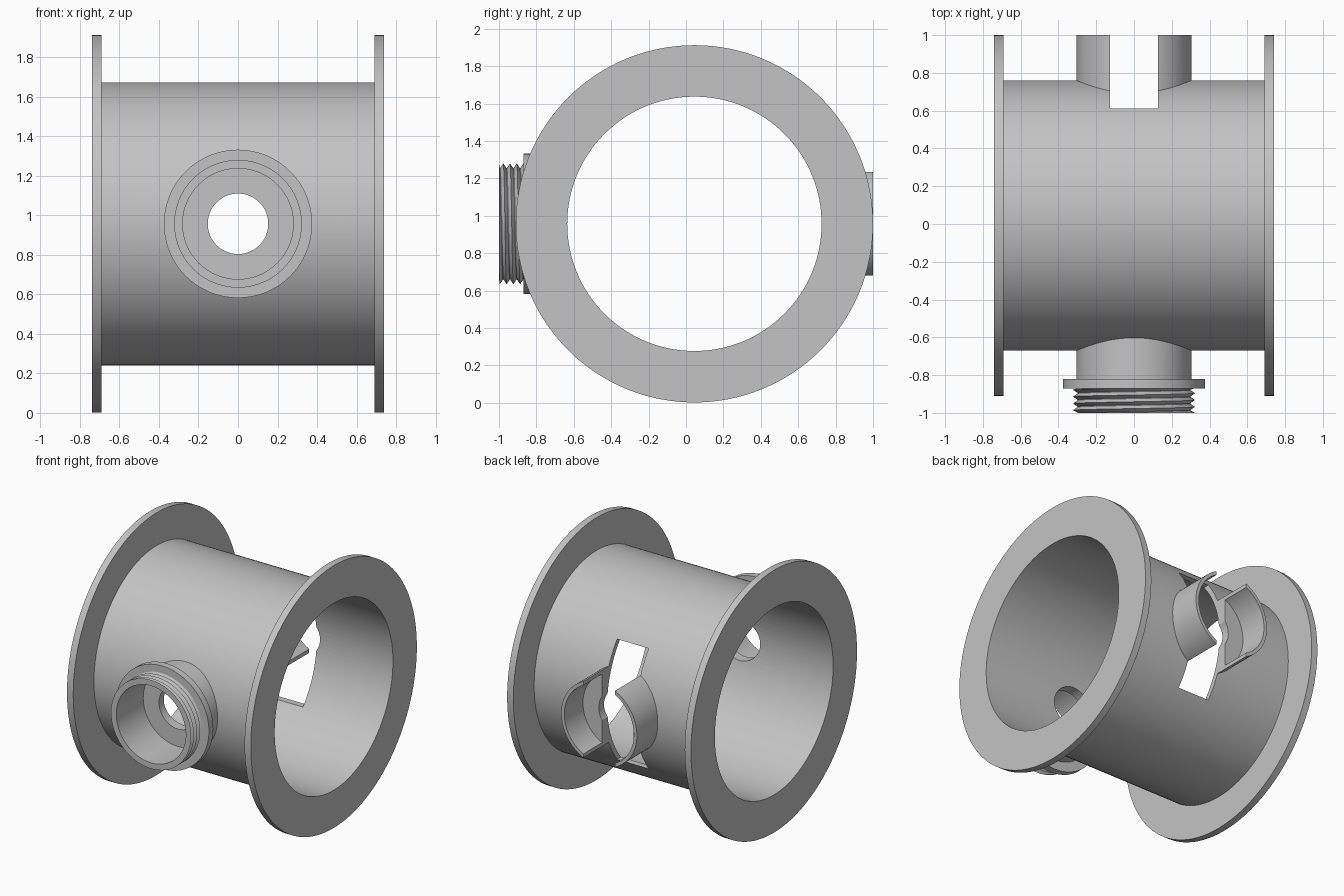
import bpy
import bmesh
from math import cos, sin, pi, radians
from mathutils import Matrix

if "Cube" in bpy.data.objects:
    bpy.data.objects.remove(bpy.data.objects["Cube"], do_unlink=True)

CY, CZ = 0.045, 0.957      # drum axis
TUBE_IN, TUBE_OUT = 0.68, 0.716
FLANGE_R = 0.955
PORT_R, BORE_R, HOLE_R = 0.305, 0.28, 0.153
SLOT_W, SLOT_H = 0.254, 0.876
SEG = 128

grey = bpy.data.materials.new("plain grey")
grey.use_nodes = True
grey.diffuse_color = (0.55, 0.55, 0.55, 1)
grey.node_tree.nodes["Principled BSDF"].inputs["Base Color"].default_value = (0.55, 0.55, 0.55, 1)


def finish_mesh(name, bm):
    bmesh.ops.recalc_face_normals(bm, faces=bm.faces)
    mesh = bpy.data.meshes.new(name)
    bm.to_mesh(mesh)
    bm.free()
    mesh.materials.append(grey)
    obj = bpy.data.objects.new(name, mesh)
    bpy.context.collection.objects.link(obj)
    return obj


def place(axis, along, r, a):
    """Point at radius r and angle a round the drum axis (X) or port axis (Y)."""
    if axis == "X":
        return (along, CY + r * cos(a), CZ + r * sin(a))
    return (r * cos(a), along, CZ + r * sin(a))


def lathe(name, axis, profile):
    """Revolve a closed (along, radius) profile into a ring-shaped solid."""
    bm = bmesh.new()
    rings = [[bm.verts.new(place(axis, p, r, 2 * pi * i / SEG)) for p, r in profile]
             for i in range(SEG)]
    n = len(profile)
    for i in range(SEG):
        a, b = rings[i], rings[(i + 1) % SEG]
        for j in range(n):
            k = (j + 1) % n
            bm.faces.new((a[j], a[k], b[k], b[j]))
    return finish_mesh(name, bm)


def rod(name, axis, start, end, r):
    """Solid cylinder used as a cutter."""
    bm = bmesh.new()
    ends = [[bm.verts.new(place(axis, p, r, 2 * pi * i / SEG)) for i in range(SEG)]
            for p in (start, end)]
    for e in ends:
        bm.faces.new(e)
    for i in range(SEG):
        k = (i + 1) % SEG
        bm.faces.new((ends[0][i], ends[0][k], ends[1][k], ends[1][i]))
    return finish_mesh(name, bm)


def cut(obj, *cutters):
    bpy.context.view_layer.objects.active = obj
    for c in cutters:
        mod = obj.modifiers.new("cut", "BOOLEAN")
        mod.operation = "DIFFERENCE"
        mod.solver = "EXACT"
        mod.object = c
        bpy.ops.object.modifier_apply(modifier=mod.name)


# Drum: open tube with a flat flange at each end
drum = lathe("flanged_drum", "X", [
    (-0.74, TUBE_IN), (-0.74, FLANGE_R), (-0.69, FLANGE_R), (-0.69, TUBE_OUT),
    (0.69, TUBE_OUT), (0.69, FLANGE_R), (0.74, FLANGE_R), (0.74, TUBE_IN)])

# Front spout: neck, collar and thread core, with a stepped bore
spout = lathe("front_spout", "Y", [
    (-0.4, HOLE_R), (-0.4, PORT_R), (-0.82, PORT_R), (-0.82, 0.375),
    (-0.87, 0.375), (-0.87, 0.298), (-1, 0.298), (-1, BORE_R),
    (-0.69, BORE_R), (-0.69, HOLE_R)])

# Rear socket: split ring with a shallow floor
socket = lathe("rear_split_socket", "Y", [
    (0.5, HOLE_R), (0.5, PORT_R), (1, PORT_R), (1, BORE_R),
    (0.785, BORE_R), (0.785, HOLE_R)])

# Cutters: drum interior, port hole and rear slot
core = rod("core_cutter", "X", -0.8, 0.8, TUBE_OUT - 0.008)
hole = rod("hole_cutter", "Y", -1.2, 1.2, HOLE_R)
bm = bmesh.new()
bmesh.ops.create_cube(bm, size=1, matrix=Matrix.Translation((0, 0.75, CZ))
                      @ Matrix.Diagonal((SLOT_W, 0.9, SLOT_H, 1)))
slot = finish_mesh("slot_cutter", bm)

cut(drum, hole, slot)
cut(spout, core)
cut(socket, core, slot)
for c in (core, hole, slot):
    bpy.data.objects.remove(c, do_unlink=True)

# Screw thread: helical ridge clipped to the spout's end section
PITCH, TURNS = 0.036, 5
bm = bmesh.new()
prev = None
for i in range(TURNS * SEG + 1):
    a = 2 * pi * i / SEG
    mid = -0.86 - PITCH * i / SEG
    row = []
    for offset, r in ((-0.5, 0.296), (0, 0.323), (0.5, 0.296)):
        y = min(-0.868, max(-1, mid - offset * PITCH))
        row.append(bm.verts.new(place("Y", y, r, a)))
    if prev:
        for j in range(2):
            bm.faces.new((prev[j], prev[j + 1], row[j + 1], row[j]))
        bm.faces.new((prev[2], prev[0], row[0], row[2]))
    prev = row
thread = finish_mesh("spout_thread", bm)

# Smooth round walls, crisp edges
bpy.ops.object.select_all(action="DESELECT")
for obj in (drum, spout, socket, thread):
    obj.select_set(True)
bpy.context.view_layer.objects.active = drum
bpy.ops.object.shade_smooth_by_angle(angle=radians(30))
